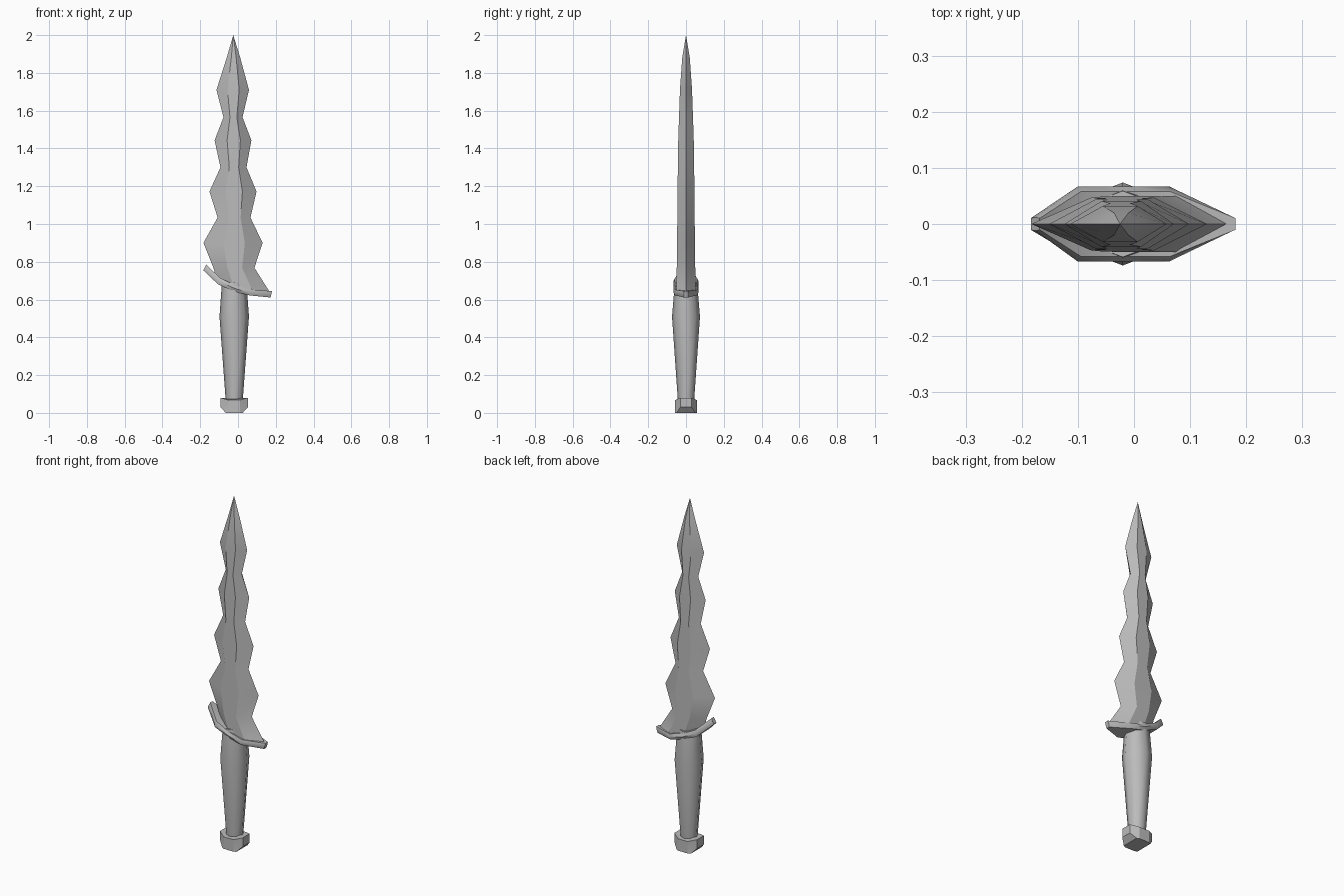
import bpy, bmesh, math

cube = bpy.data.objects.get("Cube")
if cube:
    bpy.data.objects.remove(cube, do_unlink=True)

steel = bpy.data.materials.new("grey steel")
steel.use_nodes = True
GREY = (0.5, 0.5, 0.5, 1)
steel.diffuse_color = GREY
steel.node_tree.nodes["Principled BSDF"].inputs["Base Color"].default_value = GREY


def loft(name, rings, angle, tip=None):
    """Skin a stack of equal-sized rings, capping both ends or closing to a tip."""
    bm = bmesh.new()
    loops = [[bm.verts.new(p) for p in ring] for ring in rings]
    n = len(loops[0])
    for a, b in zip(loops, loops[1:]):
        for i in range(n):
            bm.faces.new((a[i], a[(i + 1) % n], b[(i + 1) % n], b[i]))
    bm.faces.new(loops[0][::-1])
    if tip:
        v = bm.verts.new(tip)
        for i in range(n):
            bm.faces.new((loops[-1][i], loops[-1][(i + 1) % n], v))
    else:
        bm.faces.new(loops[-1])
    bmesh.ops.recalc_face_normals(bm, faces=bm.faces)
    mesh = bpy.data.meshes.new(name)
    bm.to_mesh(mesh)
    bm.free()
    obj = bpy.data.objects.new(name, mesh)
    bpy.context.collection.objects.link(obj)
    mesh.materials.append(steel)
    bpy.ops.object.select_all(action="DESELECT")
    obj.select_set(True)
    bpy.context.view_layer.objects.active = obj
    bpy.ops.object.shade_smooth_by_angle(angle=math.radians(angle))
    return obj


CX = -0.02  # axis of grip and blade


# Blade: wavy outline, flat centre panel and two bevelled edges
def blade_ring(left, right, zl, zr, half, sag=0.0):
    def at(f, y):
        return (left + (right - left) * f, y, zl + (zr - zl) * f - (sag if y else 0))
    return [at(0, 0), at(0.34, -half), at(0.7, -half),
            at(1, 0), at(0.7, half), at(0.34, half)]


waves = [  # height, left edge, right edge, half thickness
    (0.90, -0.183, 0.13, 0.047), (1.034, -0.108, 0.066, 0.046),
    (1.172, -0.151, 0.098, 0.045), (1.30, -0.093, 0.045, 0.043),
    (1.443, -0.124, 0.071, 0.041), (1.565, -0.077, 0.024, 0.037),
    (1.71, -0.114, 0.058, 0.032), (1.88, -0.06, 0.012, 0.02)]
rings = [blade_ring(-0.115, 0.168, 0.715, 0.64, 0.05, 0.03),
         blade_ring(-0.13, 0.087, 0.768, 0.768, 0.049)]
rings += [blade_ring(l, r, z, z, t) for z, l, r, t in waves]
loft("blade", rings, 28, tip=(-0.025, 0, 2.0))

# Guard: swept bar with tapered ends and chamfered long sides
stations = [  # x top, z top, x bottom, z bottom, half width
    (-0.168, 0.785, -0.184, 0.755, 0.012), (-0.095, 0.715, -0.105, 0.68, 0.067),
    (-0.015, 0.675, -0.02, 0.643, 0.067), (0.065, 0.652, 0.06, 0.622, 0.067),
    (0.181, 0.645, 0.172, 0.611, 0.012)]
rings = []
for xt, zt, xb, zb, w in stations:
    xm, zm = (xt + xb) / 2, (zt + zb) / 2
    inner = w * 0.86
    rings.append([(xt, -inner, zt), (xm, -w, zm), (xb, -inner, zb),
                  (xb, inner, zb), (xm, w, zm), (xt, inner, zt)])
loft("guard", rings, 40)

# Grip: eight-sided tapered handle
rings = []
for z, rx, ry in [(0.05, 0.044, 0.042), (0.51, 0.078, 0.074), (0.69, 0.065, 0.059)]:
    rings.append([(CX + rx * math.cos(i * math.pi / 4),
                   ry * math.sin(i * math.pi / 4), z) for i in range(8)])
loft("grip", rings, 50)


# Pommel: faceted cap with sloped ends below and a dipped top
def pommel_ring(end, z_end, z_mid, end_y=0.03):
    quarter = [(end, end_y, z_end), (0.03, 0.057, z_mid)]
    half = quarter + [(-x, y, z) for x, y, z in quarter[::-1]]
    return [(CX + x, y, z) for x, y, z in half + [(-x, -y, z) for x, y, z in half]]


loft("pommel", [pommel_ring(0.045, 0, 0, 0.05), pommel_ring(0.072, 0.03, 0.012),
                pommel_ring(0.072, 0.08, 0.068)], 20)
